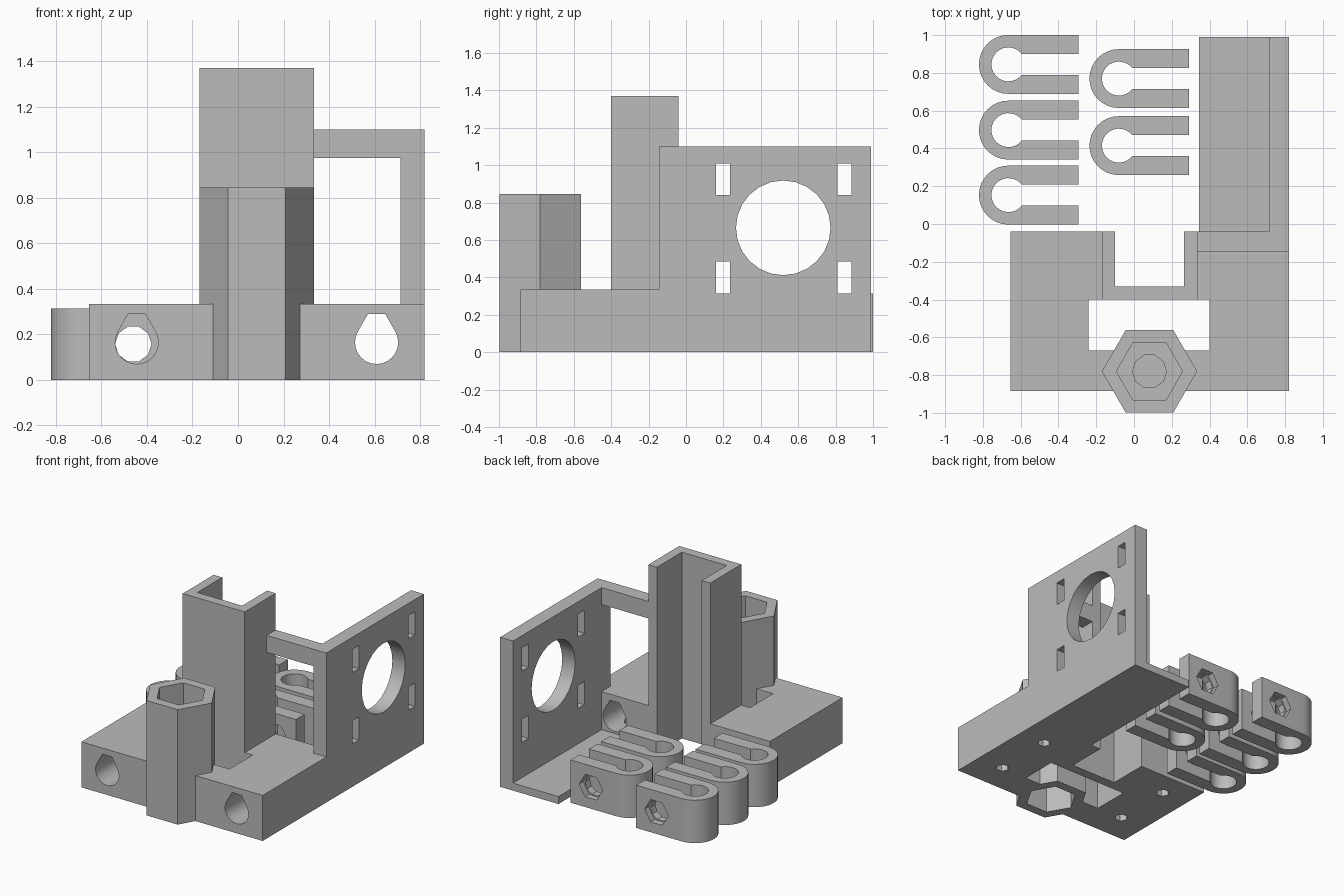
import bpy, bmesh
from math import pi, sin, cos, radians, asin
from mathutils import Matrix, Vector

cube = bpy.data.objects.get("Cube")
if cube:
    bpy.data.objects.remove(cube)

grey = bpy.data.materials.new("light grey plastic")
grey.use_nodes = True
color = (0.5, 0.5, 0.5, 1)
grey.diffuse_color = color
grey.node_tree.nodes["Principled BSDF"].inputs["Base Color"].default_value = color

# Maps profile (u, v) and extrusion depth w onto world axes
AXES = {
    "x": Matrix(((0, 0, 1), (1, 0, 0), (0, 1, 0))),
    "y": Matrix(((1, 0, 0), (0, 0, 1), (0, 1, 0))),
    "z": Matrix.Identity(3),
}


def prism(name, profile, lo, hi, axis="z"):
    """Extrude a closed profile between lo and hi along an axis."""
    bm = bmesh.new()
    m = AXES[axis]
    verts = [bm.verts.new(m @ Vector((u, v, lo))) for u, v in profile]
    face = bm.faces.new(verts)
    new = bmesh.ops.extrude_face_region(bm, geom=[face])["geom"]
    moved = [g for g in new if isinstance(g, bmesh.types.BMVert)]
    bmesh.ops.translate(bm, verts=moved, vec=m @ Vector((0, 0, hi - lo)))
    bmesh.ops.recalc_face_normals(bm, faces=bm.faces)
    mesh = bpy.data.meshes.new(name)
    bm.to_mesh(mesh)
    bm.free()
    mesh.materials.append(grey)
    ob = bpy.data.objects.new(name, mesh)
    bpy.context.collection.objects.link(ob)
    return ob


def box(name, x, y, z):
    return prism(name, [(x[0], y[0]), (x[1], y[0]), (x[1], y[1]), (x[0], y[1])], *z)


def arc(cx, cy, r, a, b, n):
    return [(cx + r * cos(a + (b - a) * i / n), cy + r * sin(a + (b - a) * i / n))
            for i in range(n + 1)]


def ngon(cx, cy, r, n, start=0.0):
    return arc(cx, cy, r, start, start + 2 * pi, n)[:-1]


def combine(target, tools, operation="DIFFERENCE"):
    """Apply boolean tools to the target and remove them."""
    for tool in tools:
        tool.hide_render = True
        mod = target.modifiers.new("bool", "BOOLEAN")
        mod.operation, mod.solver, mod.object = operation, "EXACT", tool
        bpy.context.view_layer.objects.active = target
        bpy.ops.object.modifier_apply(modifier=mod.name)
        bpy.data.objects.remove(tool)


def smooth(ob):
    bpy.ops.object.select_all(action="DESELECT")
    ob.select_set(True)
    bpy.context.view_layer.objects.active = ob
    bpy.ops.object.shade_smooth_by_angle(angle=radians(25))


MID = 0.082                      # centre line of carriage
RODS = (MID - 0.527, MID + 0.527)
NUT = (MID, -0.78)

# Carriage block with its window, column and nut tower
body = box("carriage_body", (-0.655, 0.82), (-0.885, -0.04), (0, 0.335))
combine(body, [box("window", (-0.24, 0.4), (-0.67, -0.4), (-1, 1))])
combine(body, [
    box("column", (-0.17, 0.335), (-0.4, -0.04), (0, 1.37)),
    prism("tower", ngon(*NUT, 0.252, 6), 0, 0.845),
    box("motor_plate", (0.715, 0.82), (-0.145, 0.99), (0, 1.1)),
    box("bridge", (0.3, 0.82), (-0.145, -0.04), (0.975, 1.1)),
    box("floor", (0.345, 0.82), (-0.1, 0.99), (0, 0.055)),
], "UNION")

cuts = [
    # Channel down the back of the column
    box("channel", (-0.1, 0.265), (-0.33, 0.1), (-1, 2)),
    # Nut pockets and blind screw hole in the tower
    prism("top_pocket", ngon(*NUT, 0.175, 6), 0.45, 1),
    prism("screw_hole", ngon(*NUT, 0.09, 10), 0.27, 0.6),
    prism("bottom_pocket", ngon(*NUT, 0.175, 6), -0.1, 0.25),
    # Motor opening
    prism("motor_opening", ngon(0.52, 0.665, 0.253, 24), 0.6, 1, "x"),
]
# Motor mounting slots
for y in (0.197, 0.847):
    for z in (0.4, 0.925):
        cuts.append(box("slot", (0.6, 1), (y - 0.037, y + 0.037), (z - 0.085, z + 0.085)))
# Teardrop rod bores, each with two small screw holes below
for x in RODS:
    bore = arc(x, 0.165, 0.095, radians(150), radians(390), 16)
    bore += [(x + 0.038, 0.29), (x - 0.038, 0.29)]
    cuts.append(prism("rod_bore", bore, -1.2, -0.03 + 0.1, "y"))
    for y in (-0.225, -0.665):
        cuts.append(prism("screw", ngon(x, y, 0.045, 6), -0.1, 0.12))
combine(body, cuts)
smooth(body)

# Rod clips: a round eye with two arms, cross drilled with a nut trap
for i, (cx, cy) in enumerate([(-0.665, 0.845), (-0.665, 0.497), (-0.665, 0.153),
                              (-0.08, 0.77), (-0.08, 0.415)]):
    gap, end, mouth = 0.055, cx + 0.37, asin(0.055 / 0.09)
    outline = arc(cx, cy, 0.156, pi / 2, 3 * pi / 2, 16)
    outline += [(end, cy - 0.156), (end, cy - gap)]
    outline += arc(cx, cy, 0.09, 2 * pi - mouth, mouth, 20)
    outline += [(end, cy + gap), (end, cy + 0.156)]
    clip = prism(f"rod_clip_{i + 1}", outline, 0, 0.315)
    hole = (cx + 0.205, 0.158)
    combine(clip, [
        prism("bolt_hole", ngon(*hole, 0.08, 10), cy - 0.3, cy + 0.3, "y"),
        prism("nut_trap", ngon(*hole, 0.095, 6), cy + 0.11, cy + 0.3, "y"),
    ])
    smooth(clip)
